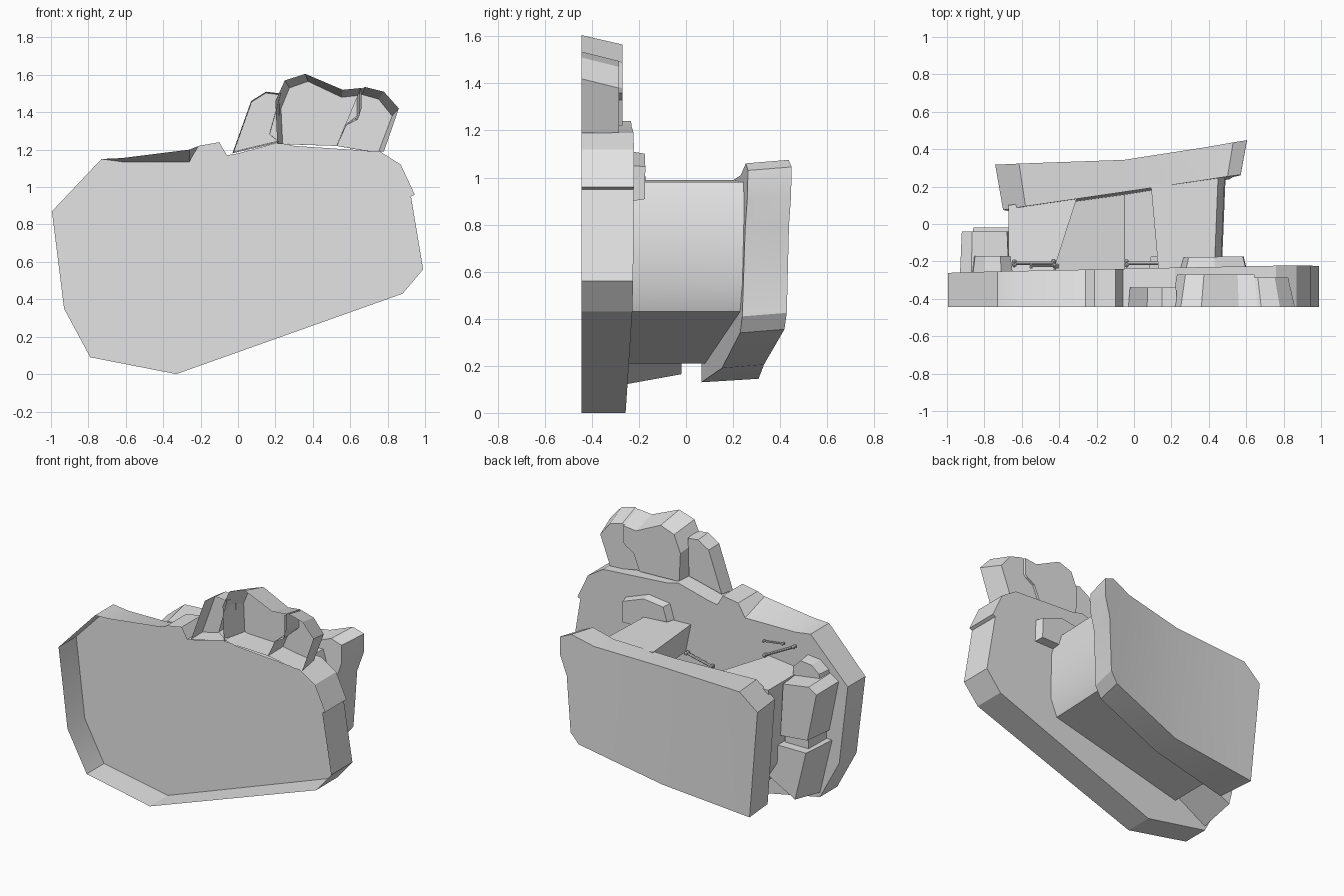
import bpy
import bmesh
from math import radians
from mathutils import Vector

cube = bpy.data.objects.get("Cube")
if cube:
    bpy.data.objects.remove(cube, do_unlink=True)

grey = bpy.data.materials.new("plain_grey")
grey.use_nodes = True
colour = (0.77, 0.77, 0.77, 1)
grey.diffuse_color = colour
grey.node_tree.nodes["Principled BSDF"].inputs["Base Color"].default_value = colour


def finish(name, bm):
    mesh = bpy.data.meshes.new(name)
    bm.to_mesh(mesh)
    bm.free()
    mesh.materials.append(grey)
    obj = bpy.data.objects.new(name, mesh)
    bpy.context.collection.objects.link(obj)
    bpy.ops.object.select_all(action="DESELECT")
    obj.select_set(True)
    bpy.context.view_layer.objects.active = obj
    bpy.ops.object.shade_smooth_by_angle(angle=radians(25))


def deck(x, z):
    """Depth of the sloping rear face of the main shell."""
    return -0.25 + 0.02 * x + 0.01 * z


def loft(name, outline, near, far, nudge=None, scale=1, cap_near=False):
    """Join a counter-clockwise x-z outline to its altered copy further back."""
    bm = bmesh.new()
    cx = sum(p[0] for p in outline) / len(outline)
    cz = sum(p[1] for p in outline) / len(outline)
    front, back = [], []
    for x, z in outline:
        front.append(bm.verts.new((x, near(x, z), z)))
        bx, bz = nudge(x, z) if nudge else (x, z)
        bx, bz = cx + (bx - cx) * scale, cz + (bz - cz) * scale
        back.append(bm.verts.new((bx, far(bx, bz), bz)))
    count = len(outline)
    for i in range(count):
        j = (i + 1) % count
        bm.faces.new((front[i], back[i], back[j], front[j]))
    caps = [bm.faces.new(back[::-1])]
    if cap_near:
        caps.append(bm.faces.new(front))
    bmesh.ops.triangulate(bm, faces=caps)
    finish(name, bm)


def level(value):
    return lambda x, z: value


def on_deck(height):
    return lambda x, z: deck(x, z) + height


open_front = level(-0.445)

# Main shell, open at the front, with a lowered rear lip at the top
def lower_lip(x, z):
    return (x, 1.135) if z > 1.1 and -0.65 < x < -0.24 else (x, z)


loft("main_shell", [
    (-.33, 0), (.88, .43), (.99, .56), (.925, .95), (.945, .96), (.87, 1.12),
    (.76, 1.19), (.3, 1.22), (.22, 1.24), (0, 1.18), (-.06, 1.17), (-.1, 1.24),
    (-.21, 1.22), (-.26, 1.2), (-.62, 1.155), (-.73, 1.15), (-.995, .87),
    (-.93, .35), (-.79, .09)], open_front, deck, lower_lip)

# Crest of three open-fronted lobes
def taper_crest(x, z):
    return x * .9 + .05, z - (.04 if z > 1.4 else 0)


loft("crest_small_lobe", [
    (-.03, 1.18), (.22, 1.24), (.17, 1.28), (.23, 1.5), (.15, 1.51), (.07, 1.46)],
    open_front, level(-.34), scale=.95)
loft("crest_main_lobe", [
    (.21, 1.23), (.53, 1.22), (.58, 1.33), (.64, 1.36), (.66, 1.42),
    (.66, 1.53), (.56, 1.52), (.36, 1.605), (.25, 1.57), (.2, 1.46)],
    open_front, level(-.27), taper_crest)
loft("crest_side_lobe", [
    (.53, 1.22), (.72, 1.19), (.78, 1.19), (.86, 1.42), (.78, 1.51),
    (.68, 1.535), (.65, 1.52), (.65, 1.38), (.58, 1.33)],
    open_front, level(-.285), taper_crest)

# U-shaped wall joining the shell to the rear plate
def widen_arms(x, z):
    if -.6 < x < -.4 and z > .6:
        return x + .13, z
    if .1 < x < .2 and z > .7:
        return x - .04, z
    if x > .4:
        return x + .02, z
    return x, z


def plate_near(x, z):
    return .155 + .145 * x + .025 * z


loft("joining_wall", [
    (-.55, .21), (.42, .43), (.47, .55), (.465, .86), (.43, .98), (.13, .99),
    (.17, .8), (.29, .77), (.28, .55), (-.05, .36), (-.42, .44), (-.52, .63),
    (-.44, .71), (-.43, .93), (-.67, .9), (-.65, .37)],
    deck, lambda x, z: plate_near(x, z) + .02, widen_arms)

# Thick rear plate, bowed towards one end
def plate_far(x, z):
    return .33 + (.17 if x > 0 else .035) * x + .015 * z


loft("rear_plate", [
    (-.64, .13), (-.05, .19), (.46, .34), (.51, .41), (.53, .78), (.57, .91),
    (.57, 1.03), (.5, 1.06), (.36, 1.01), (-.05, .97), (-.58, .945), (-.7, .84)],
    plate_near, plate_far, lambda x, z: (x * 1.06, z + .015),
    cap_near=True)

# Stacked blocks on the rear of the shell
loft("lower_block", [
    (-.79, .12), (-.57, .24), (-.65, .37), (-.64, .49), (-.88, .49)],
    deck, level(-.02), lambda x, z: (x, z + .02), scale=.88)
loft("thin_block", [
    (-.84, .46), (-.66, .46), (-.66, .55), (-.84, .55)],
    deck, level(-.08), scale=.95)
loft("middle_block", [
    (-.86, .55), (-.65, .53), (-.67, .9), (-.87, .93), (-.93, .89)],
    deck, level(-.04), scale=.93)
loft("upper_block", [
    (-.87, .88), (-.65, .88), (-.65, .95), (-.71, 1.01), (-.8, 1), (-.86, .95)],
    deck, level(-.17), scale=.9)

# Bent ledge and small stone by the wall
loft("bent_ledge", [
    (.25, .99), (.42, .98), (.45, .9), (.6, .9), (.595, 1.05), (.43, 1.11),
    (.28, 1.09)], deck, on_deck(.055), scale=.92)
loft("small_stone", [
    (.1, .43), (.17, .51), (.29, .54), (.27, .59), (.18, .57), (.08, .49)],
    deck, on_deck(.07), scale=.9)


# Knobbed rods lying against the shell
def rod(name, start, end, radius=.009):
    a, b = Vector(start), Vector(end)
    bm = bmesh.new()
    shaft = bmesh.ops.create_cone(
        bm, segments=8, radius1=radius, radius2=radius, depth=(b - a).length)
    turn = (b - a).to_track_quat("Z", "Y").to_matrix()
    bmesh.ops.rotate(bm, verts=shaft["verts"], matrix=turn)
    bmesh.ops.translate(bm, verts=shaft["verts"], vec=(a + b) / 2)
    side = turn @ Vector((radius, 0, 0))
    for spot in (a - side, a + side, b - side, b + side):
        knob = bmesh.ops.create_icosphere(bm, subdivisions=1, radius=radius * 1.6)
        bmesh.ops.translate(bm, verts=knob["verts"], vec=spot)
    finish(name, bm)


rod("long_rod", (-.43, -.21, .95), (-.64, -.21, 1.06))
rod("crossing_rod", (-.41, -.225, 1.03), (-.55, -.225, 1.05), .006)
rod("short_rod", (-.04, -.21, .77), (.14, -.21, .81))
